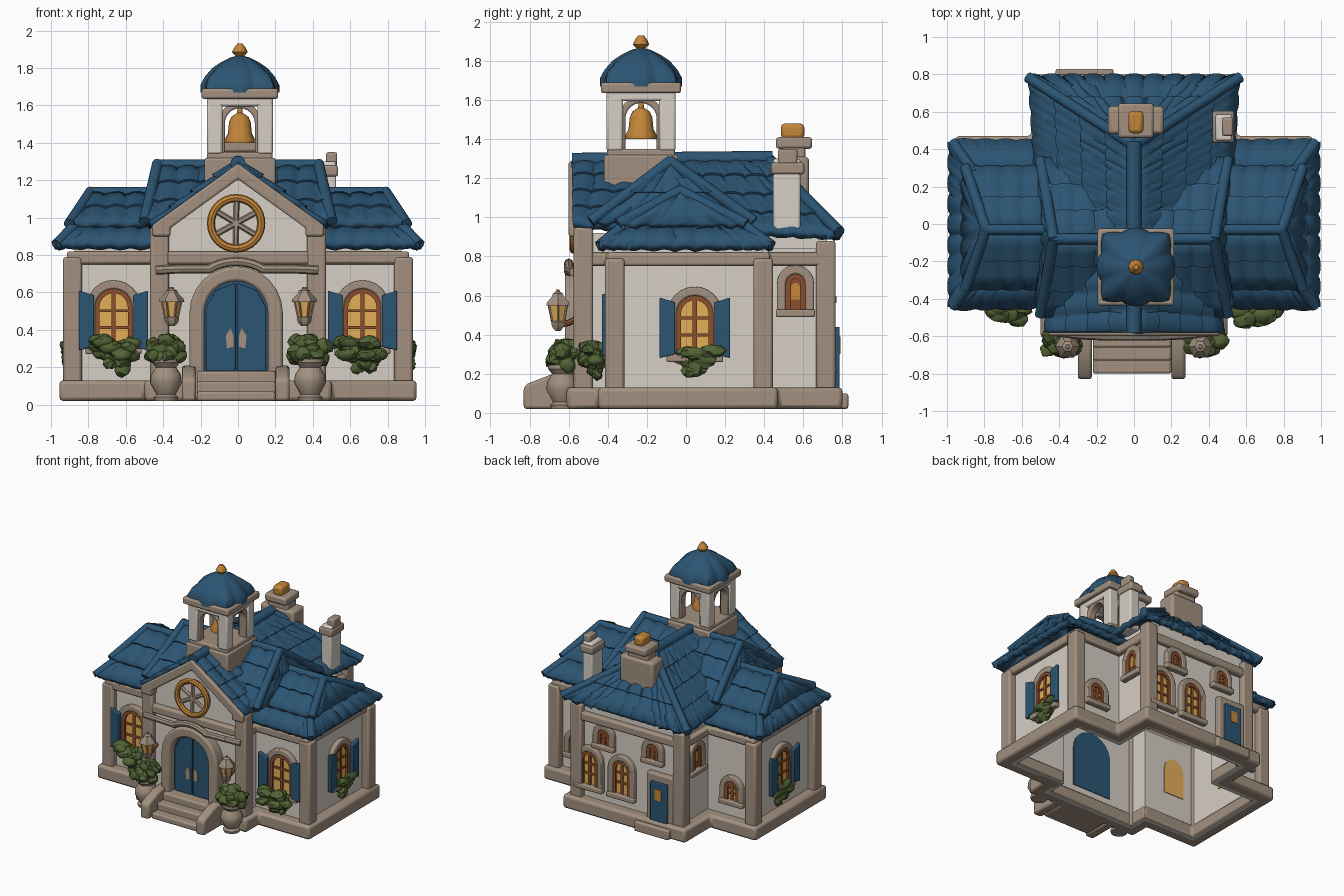
import bpy, bmesh, math, random
from mathutils import Vector as V, Matrix as M

if "Cube" in bpy.data.objects:
    bpy.data.objects.remove(bpy.data.objects["Cube"])
random.seed(4)
PI = math.pi

def mat(name, c):
    m = bpy.data.materials.new(name)
    m.diffuse_color = (*c, 1)
    m.use_nodes = True
    m.node_tree.nodes["Principled BSDF"].inputs["Base Color"].default_value = m.diffuse_color
    return m
TRIM = mat("beige_stone", (.36, .28, .215))
WALL = mat("pale_plaster", (.67, .62, .555))
BLUE = mat("roof_blue", (.025, .09, .172))
GOLD = mat("gold", (.55, .24, .04))
GLOW = mat("window_yellow", (.78, .43, .10))
WOOD = mat("brown_wood", (.26, .08, .027))
LEAF = mat("leaf_green", (.085, .125, .036))

def add(name, bm, m, bevel=0, mx=None):
    bmesh.ops.recalc_face_normals(bm, faces=bm.faces)
    return raw(name, bm, m, bevel, mx)

def raw(name, bm, m, bevel=0, mx=None):
    me = bpy.data.meshes.new(name)
    bm.to_mesh(me); bm.free()
    if mx: me.transform(mx)
    me.materials.append(m)
    o = bpy.data.objects.new(name, me)
    bpy.context.collection.objects.link(o)
    if bevel:
        b = o.modifiers.new("soft", 'BEVEL')
        b.width = bevel; b.segments = 2; b.limit_method = 'ANGLE'
    return o

def box(name, x0, x1, y0, y1, z0, z1, m, bevel=.012):
    bm = bmesh.new()
    bmesh.ops.create_cube(bm, size=1, matrix=M.Translation(((x0+x1)/2, (y0+y1)/2, (z0+z1)/2))
                          @ M.Diagonal((abs(x1-x0), y1-y0, z1-z0, 1)))
    return add(name, bm, m, bevel)

def place(loc, ang):  # local -y points outward from the wall
    return M.Translation(loc) @ M.Rotation(math.radians(ang), 4, 'Z')

def plate(name, pts, y0, y1, m, loc=(0, 0, 0), ang=0, bevel=0):
    bm = bmesh.new()
    f = bm.faces.new([bm.verts.new((u, y0, v)) for u, v in pts])
    r = bmesh.ops.extrude_face_region(bm, geom=[f])
    bmesh.ops.translate(bm, vec=(0, y1-y0, 0), verts=[e for e in r['geom'] if isinstance(e, bmesh.types.BMVert)])
    return add(name, bm, m, bevel, place(loc, ang))

def arch(w, z0, top, n=12):
    return [(w, z0)] + [(w*math.cos(PI*i/n), top-w+w*math.sin(PI*i/n)) for i in range(n+1)] + [(-w, z0)]

def arch_band(name, wo, wi, z0, top, y0, y1, m, loc, ang=0, bevel=.008):
    outer, inner = arch(wo, z0, top+wo-wi), arch(wi, z0, top)
    return plate(name, outer + inner[::-1], y0, y1, m, loc, ang, bevel)

def tube(name, pts, r, m, n=8):
    bm = bmesh.new()
    for p, q in zip(pts, pts[1:]):
        p, q = V(p), V(q)
        rot = (q-p).to_track_quat('Z', 'Y').to_matrix().to_4x4()
        bmesh.ops.create_cone(bm, cap_ends=True, segments=n, radius1=r, radius2=r, depth=(q-p).length+r*.6,
                              matrix=M.Translation((p+q)/2) @ rot)
    return add(name, bm, m)

def lathe(name, prof, loc, m, n=16, fn=lambda a, z: 1, turn=0):
    bm = bmesh.new()
    rows = [[bm.verts.new((r*fn(a, z)*math.cos(a), r*fn(a, z)*math.sin(a), z))
             for a in (turn+2*PI*i/n for i in range(n))] for r, z in prof]
    for A, B in zip(rows, rows[1:]):
        for i in range(n):
            bm.faces.new((A[i], A[(i+1) % n], B[(i+1) % n], B[i]))
    bm.faces.new(rows[0]); bm.faces.new(rows[-1])
    return add(name, bm, m, 0, M.Translation(loc))

def bush(name, loc, sx, sy, sz, k=12):
    bm = bmesh.new()
    for i in range(k):
        p = V([random.uniform(-1, 1)*s*.65 for s in (sx, sy, sz)]) + V(loc)
        r = random.uniform(.4, .55)
        vs = bmesh.ops.create_icosphere(bm, subdivisions=2, radius=1, matrix=M.Translation(p)
             @ M.Diagonal((r*max(sx*.8, .05), r*max(sy, .06), r*max(sz, .06), 1)))['verts']
        for v in vs:
            v.co += V([random.uniform(-.006, .006) for _ in range(3)])
    return add(name, bm, LEAF)

def ring(name, pts, z0, z1, off, thick, m, bevel=0):
    def loop(o):
        out = []
        for i, p in enumerate(pts):
            p, a, b = V(p), V(pts[i-1]), V(pts[(i+1) % len(pts)])
            d, e = (p-a).normalized(), (b-p).normalized()
            out.append(p + o*(V((d.y, -d.x)) + V((e.y, -e.x))))
        return out
    bm = bmesh.new()
    L = [[bm.verts.new((*p, z)) for p in loop(o)] for o, z in
         ((off, z0), (off, z1), (off-thick, z1), (off-thick, z0))]
    n = len(pts)
    for k in range(4):
        A, B = L[k], L[(k+1) % 4]
        for i in range(n):
            bm.faces.new((A[i], A[(i+1) % n], B[(i+1) % n], B[i]))
    return add(name, bm, m, bevel)

def slope(name, a, b, c, d, pitch=.11, course=.16):
    """Tiled slope: a-b is the eave, d-c the top edge; rolls run uphill, courses step."""
    a, b, c, d = map(V, (a, b, c, d))
    nrm = (b-a).cross((c+d)/2-a).normalized()
    if nrm.z < 0:
        a, b, c, d, nrm = b, a, d, c, -nrm
    ax = (b-a).normalized(); mid = (a+b)/2
    m = max(1, round(((c+d)/2-mid).length/course))
    nu = max(8, round((b-a).length/pitch*8))
    bm = bmesh.new(); rows = []
    for k in range(m):
        for f in (0, .5, 1):
            t = (k+f)/m; row = []
            for i in range(nu+1):
                u = i/nu
                p = a.lerp(b, u).lerp(d.lerp(c, u), t)
                s = (p-mid).dot(ax)/pitch
                h = .022*math.sqrt(abs(math.cos(PI*s))) + .012*(1-f)
                row.append(bm.verts.new(p + nrm*h))
            rows.append(row)
    for A, B in zip(rows, rows[1:]):
        for i in range(nu):
            bm.faces.new((A[i], A[i+1], B[i+1], B[i]))
    bmesh.ops.remove_doubles(bm, verts=bm.verts, dist=.0004)
    o = raw(name, bm, BLUE)
    s = o.modifiers.new("thick", 'SOLIDIFY'); s.thickness = .045; s.offset = -1

# Walls, plinth and cornice follow one cross-shaped outline, open below
half = [(.42, -.53), (.42, -.37), (.875, -.37), (.875, .39), (.47, .39), (.47, .72)]
outline = half + [(-x, y) for x, y in half[::-1]]
ring("walls", outline, .02, .84, 0, .03, WALL)
ring("upper_walls", [(.43, -.53), (.43, .72), (-.43, .72), (-.43, -.53)], .8, .92, 0, .03, WALL)
ring("plinth", outline, .02, .13, .08, .115, TRIM, .02)
ring("cornice", outline, .75, .82, .04, .07, TRIM, .015)
for s in (1, -1):
    for x, y, z in ((.42, -.53, .95), (.885, -.37, .79), (.885, .39, .79), (.46, .71, .88)):
        box("corner_pillar", s*x-.05, s*x+.05, y-.045, y+.055, .02, z, TRIM, .015)

# Front gable with raking trim and wheel window
plate("gable_wall", [(-.42, .8), (.42, .8), (.42, .93), (0, 1.25), (-.42, .93)], -.53, -.49, WALL)
plate("gable_trim", [(0, 1.29), (.46, .96), (.46, .90), (.36, .90), (.36, .945), (0, 1.205),
                     (-.36, .945), (-.36, .90), (-.46, .90), (-.46, .96)], -.60, -.50, TRIM, bevel=.012)
lathe("wheel_back", [(.14, -.01), (.14, .01)], (0, 0, 0), WALL, 32).matrix_world = \
    M.Translation((-.01, -.55, .97)) @ M.Rotation(PI/2, 4, 'X')
tube("wheel_ring", [(-.01+.135*math.cos(i*PI/16), -.575, .97+.135*math.sin(i*PI/16)) for i in range(33)], .021, GOLD)
for i in range(6):
    a = i*PI/3+.5
    tube("wheel_spoke", [(-.01, -.57, .97), (-.01+.12*math.cos(a), -.57, .97+.12*math.sin(a))], .015, TRIM, 6)

# Roofs
slope("back_roof", (.55, .78, .90), (-.55, .78, .90), (0, .42, 1.30), (0, .42, 1.30))
for s in (1, -1):
    def sl(name, *ps):
        slope(name, *[(s*x, y, z) for x, y, z in ps])
    sl("main_roof", (.46, -.58, .955), (.55, .78, .90), (0, .42, 1.295), (0, -.58, 1.29))
    sl("cross_roof_front", (0, -.48, 1.0), (.5, -.48, .97), (.43, -.08, 1.275), (0, -.08, 1.275))
    sl("cross_roof_back", (0, .34, 1.0), (.5, .34, .97), (.43, -.08, 1.275), (0, -.08, 1.275))
    sl("cross_roof_end", (.5, -.48, .97), (.5, .34, .97), (.43, -.08, 1.275), (.43, -.08, 1.275))
    sl("skirt_front", (.4, -.435, .845), (.97, -.445, .845), (.86, -.30, .955), (.4, -.30, .955))
    sl("skirt_back", (.4, .435, .845), (.97, .44, .845), (.86, .28, .955), (.4, .28, .955))
    sl("skirt_end", (.975, -.445, .845), (.975, .44, .845), (.86, .28, .955), (.86, -.30, .955))
    sl("wing_roof_front", (.4, -.34, .955), (.90, -.34, .955), (.79, -.03, 1.13), (.4, -.03, 1.13))
    sl("wing_roof_back", (.4, .30, .955), (.90, .30, .955), (.79, -.03, 1.13), (.4, -.03, 1.13))
    sl("wing_roof_end", (.90, -.34, .955), (.90, .30, .955), (.79, -.03, 1.13), (.79, -.03, 1.13))
    for pts in ([(0, .42, 1.30), (.28, .60, 1.11), (.56, .78, .93)], [(.43, -.08, 1.285), (.5, -.48, .985)],
                [(.43, -.08, 1.285), (.5, .34, .985)], [(0, -.08, 1.28), (.43, -.08, 1.28)],
                [(.4, -.03, 1.135), (.79, -.03, 1.135), (.90, -.34, .97)], [(.79, -.03, 1.135), (.90, .30, .97)],
                [(.86, -.30, .97), (.965, -.435, .86)], [(.86, .28, .97), (.965, .43, .86)]):
        tube("ridge_tiles", [(s*x, y, z) for x, y, z in pts], .03, BLUE, 10)
tube("main_ridge", [(0, -.57, 1.29), (0, .43, 1.30)], .04, BLUE, 12)

# Bell tower
cx, cy = .01, -.23
def tbox(name, h, z0, z1, m):
    box(name, cx-h, cx+h, cy-h, cy+h, z0, z1, m)
tbox("tower_foot", .19, 1.1, 1.32, TRIM)
tbox("tower_base", .175, 1.3, 1.35, TRIM)
for sx in (1, -1):
    for sy in (1, -1):
        px, py = cx+sx*.135, cy+sy*.135
        box("tower_post", px-.042, px+.042, py-.042, py+.042, 1.34, 1.62, WALL)
for a in range(0, 360, 90):
    arch_band("tower_arch", .115, .08, 1.34, 1.585, -.165, -.10, TRIM, (cx, cy, 0), a)
tbox("tower_lintel", .177, 1.595, 1.65, WALL)
tbox("tower_cornice", .205, 1.635, 1.69, TRIM)
lathe("dome", [(.215, 1.67), (.215, 1.71), (.19, 1.755), (.15, 1.80), (.105, 1.83), (.055, 1.855), (.02, 1.865)],
      (cx, cy, 0), BLUE, 64, lambda a, z: (.89+.09*abs(math.cos(4*a)))
      / max(abs(math.cos(a)), abs(math.sin(a)))**(.5 if z < 1.78 else .2))
lathe("finial", [(.03, 1.85), (.024, 1.865), (.042, 1.885), (.03, 1.91), (.014, 1.93)], (cx, cy, 0), GOLD, 8)
lathe("bell", [(.078, 1.40), (.08, 1.42), (.064, 1.45), (.058, 1.51), (.045, 1.54), (.015, 1.56), (.012, 1.60)], (cx, cy, 0), GOLD)

# Chimneys
box("back_chimney", -.14, .16, .48, .63, 1.05, 1.31, TRIM, .02)
box("back_chimney_neck", -.08, .10, .49, .61, 1.27, 1.37, TRIM)
box("back_chimney_cap", -.085, .105, .46, .645, 1.35, 1.41, TRIM, .015)
box("back_chimney_pot", -.03, .05, .485, .605, 1.40, 1.48, GOLD, .02)
box("side_chimney", .435, .525, .445, .585, .9, 1.30, WALL)
box("side_chimney_cap", .42, .535, .435, .605, 1.22, 1.28, TRIM)
box("side_chimney_top", .47, .53, .47, .57, 1.27, 1.35, TRIM)

# Windows: the glass runs through the wall so it also shows inside
def window(loc, ang, w, z0, top, shutters=False, bars=True):
    arch_band("window_surround", w+.045, w, z0-.03, top, -.035, .01, TRIM, loc, ang)
    arch_band("window_frame", w, w-.024, z0, top-.024, -.028, .01, WOOD, loc, ang, 0)
    plate("window_glass", arch(w-.01, z0, top-.01), -.012, .036, GLOW if bars else WOOD, loc, ang)
    if not bars:
        plate("small_pane", arch(w*.45, z0+.05, top-.045), -.018, -.01, GOLD, loc, ang)
    else:
        plate("window_bar", [(-.011, z0), (.011, z0), (.011, top-.02), (-.011, top-.02)], -.022, 0, WOOD, loc, ang)
        for k in (.33, .62):
            z = z0+(top-z0)*k
            plate("window_bar", [(-w, z-.008), (w, z-.008), (w, z+.008), (-w, z+.008)], -.021, 0, WOOD, loc, ang)
    plate("window_sill", [(-w-.05, z0-.04), (w+.05, z0-.04), (w+.05, z0), (-w-.05, z0)], -.05, 0, TRIM, loc, ang, .008)
    if shutters:
        for s in (1, -1):
            plate("shutter", [(s*(w+.005), z0), (s*(w+.085), z0-.02), (s*(w+.085), top-.01), (s*(w+.005), top-.035)],
                  -.06, -.03, BLUE, loc, ang, .006)
for s in (1, -1):
    window((s*.665, -.37, 0), 0, .10, .31, .62, True)
    bush("window_plant", (s*.66, -.465, .30), .15, .09, .07, 20)
    bush("window_vines", (s*.68, -.45, .235), .11, .05, .08, 9)
    window((s*.875, .045, 0), s*90, .095, .30, .60, True)
    bush("window_plant", (s*.915, .055, .285), .04, .135, .055, 16)
    bush("window_vines", (s*.91, .06, .225), .03, .09, .075, 8)
    window((s*.47, .56, 0), s*90, .05, .53, .71, bars=False)
    window((s*.70, .39, 0), 180, .06, .27, .42)
for x in (.35, .06):
    window((x, .72, 0), 180, .075, .24, .51)
for x in (.22, -.22):
    window((x, .72, 0), 180, .05, .60, .72)

# Front door, hood and steps
arch_band("door_surround", .25, .17, .03, .66, -.09, .02, TRIM, (-.01, -.53, 0), 0, .015)
plate("front_door", arch(.175, .17, .665), -.03, .036, BLUE, (-.01, -.53, 0))
for s in (1, -1):
    plate("door_leaf", [(s*.004, .18), (s*.16, .18), (s*.16, .52), (s*.11, .61), (s*.004, .65)], -.045, -.02, BLUE, (-.01, -.53, 0), 0, .006)
    plate("door_handle", [(s*.015, .31), (s*.05, .30), (s*.055, .37), (s*.03, .41), (s*.015, .37)], -.052, -.04, TRIM, (-.01, -.53, 0))
tube("door_hood", [(-.43, -.575, .72), (-.32, -.59, .725)] +
     [(-.01+.27*math.cos(a), -.60, .51+.255*math.sin(a)) for a in [PI*(.68-.036*i) for i in range(11)]] +
     [(.30, -.59, .725), (.42, -.575, .72)], .024, TRIM)
for y, z in ((-.80, .07), (-.73, .125), (-.66, .18)):
    box("step", -.22, .20, y, -.54, .02, z, TRIM)
for x in (-.30, .20):
    plate("step_cheek", [(-.83, .02), (-.55, .02), (-.55, .21), (-.68, .20), (-.81, .15), (-.83, .13)], 0, -.075, TRIM, (x, 0, 0), 90, .015)

# Back door
box("back_door_frame", -.42, -.18, .71, .765, .08, .50, TRIM)
box("back_door", -.375, -.225, .68, .785, .1, .44, BLUE, .005)
box("back_door_pane", -.33, -.27, .75, .791, .30, .39, GOLD, 0)
box("back_step", -.42, -.11, .70, .83, .02, .10, TRIM)

# Potted plants and lanterns beside the door
for s in (1, -1):
    lathe("plant_pot", [(.06, .02), (.065, .04), (.05, .055), (.085, .12), (.08, .16), (.055, .20), (.075, .225), (.075, .245)],
          (s*.385, -.63, 0), TRIM)
    bush("pot_plant", (s*.385, -.625, .295), .12, .085, .08, 26)
    L = (s*.355, -.655, 0)
    tube("lantern_bracket", [(s*.355, -.54, .49), (s*.355, -.60, .46), L[:2]+(.45,)], .016, WOOD)
    lathe("lantern_foot", [(.015, .42), (.035, .44), (.04, .465), (.03, .475)], L, TRIM, 6)
    lathe("lantern_glass", [(.034, .465), (.052, .555)], L, GLOW, 6)
    for i in range(6):
        c, d = math.cos(i*PI/3), math.sin(i*PI/3)
        tube("lantern_bar", [(L[0]+.034*c, L[1]+.034*d, .465), (L[0]+.054*c, L[1]+.054*d, .555)], .006, TRIM, 5)
    lathe("lantern_cap", [(.068, .55), (.065, .565), (.035, .595), (.03, .61), (.012, .62), (.01, .63)], L, TRIM, 6)

bpy.ops.object.select_all(action='SELECT')
bpy.context.view_layer.objects.active = bpy.data.objects["walls"]
bpy.ops.object.shade_smooth_by_angle(angle=math.radians(38))
